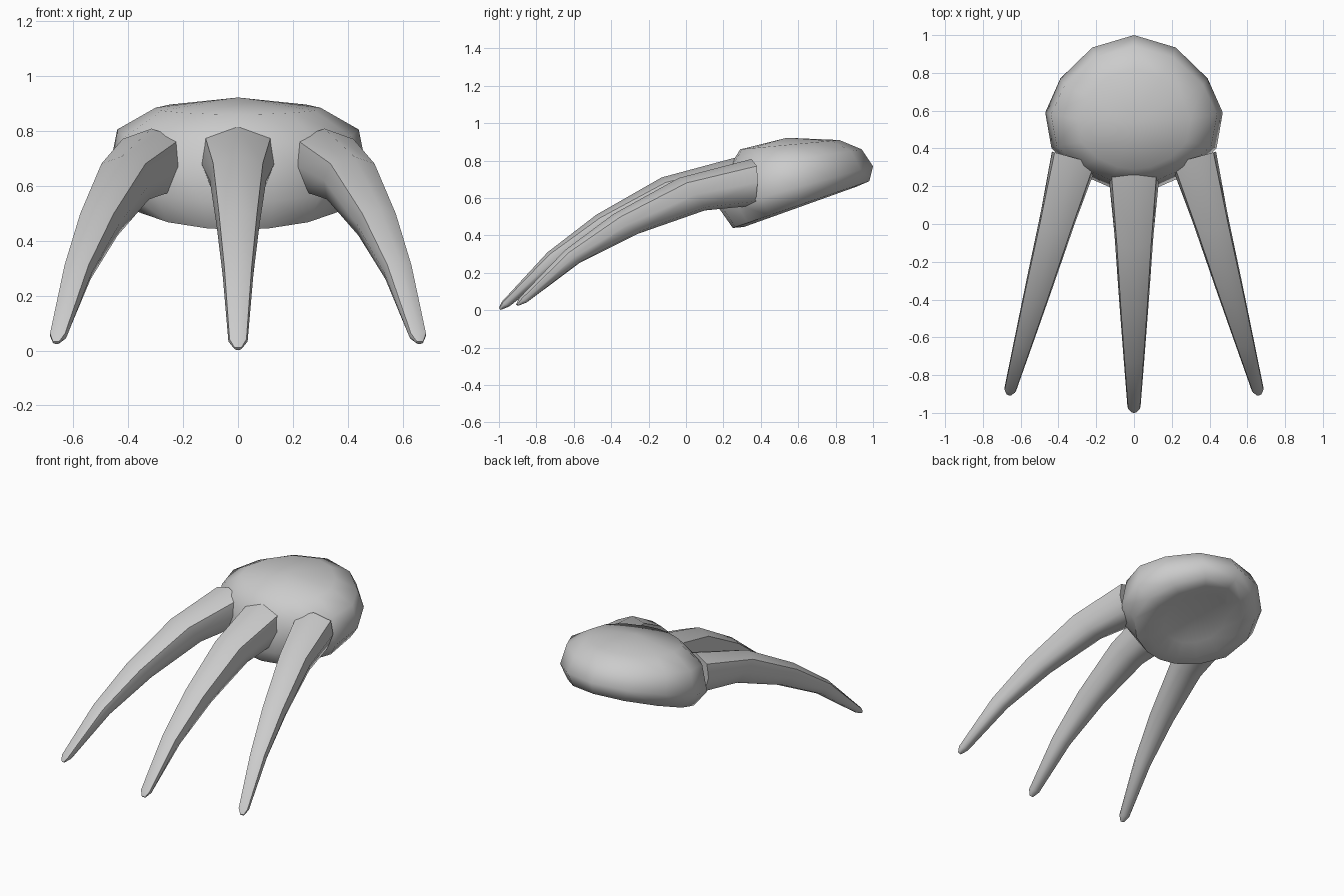
import bpy, bmesh
from math import radians, sin, cos

if "Cube" in bpy.data.objects:
    bpy.data.objects.remove(bpy.data.objects["Cube"])


def loft(name, rings, caps):
    """Skin a list of equal rings; caps are optional centre points for both ends."""
    bm = bmesh.new()
    rows = [[bm.verts.new(p) for p in r] for r in rings]
    n = len(rows[0])
    for a, b in zip(rows, rows[1:]):
        for i in range(n):
            j = (i + 1) % n
            bm.faces.new((a[i], a[j], b[j], b[i]))
    for row, c in zip((rows[0], rows[-1]), caps):
        if c is None:
            bm.faces.new(row)
        else:
            v = bm.verts.new(c)
            for i in range(n):
                bm.faces.new((row[i], row[(i + 1) % n], v))
    bmesh.ops.recalc_face_normals(bm, faces=bm.faces)
    me = bpy.data.meshes.new(name)
    bm.to_mesh(me)
    bm.free()
    ob = bpy.data.objects.new(name, me)
    bpy.context.collection.objects.link(ob)
    bpy.ops.object.select_all(action='DESELECT')
    ob.select_set(True)
    bpy.context.view_layer.objects.active = ob
    bpy.ops.object.shade_smooth_by_angle(angle=radians(55))
    return ob


def mirrored(half):
    """Close a half outline whose first and last points lie on the centre line."""
    return half + [(-x, t) for x, t in half[-2:0:-1]]


# Paw pad: tilted plan outlines (width fraction, front-to-back fraction)
plan = mirrored([(0, 1), (.47, .92), (.83, .72), (1, .5), (.93, .27),
                 (.64, .11), (.28, .02), (0, 0)])
# front y, front z, back y, back z, half width
levels = [(.40, .51, .82, .645, .20), (.31, .445, .91, .66, .30),
          (.25, .44, .98, .69, .40), (.18, .54, 1.0, .77, .47),
          (.22, .75, .94, .86, .44), (.29, .86, .82, .91, .30)]
loft("paw_pad",
     [[(x * w, yf + (yb - yf) * t, zf + (zb - zf) * t) for x, t in plan]
      for yf, zf, yb, zb, w in levels],
     [(0, .60, .59), (0, .54, .922)])

# Claws: curved tapering spikes, side ones turned outwards
section = mirrored([(0, 1), (.88, .85), (1, .5), (.7, .1), (0, 0)])
# top y, top z, bottom y, bottom z, half width
stations = [(.0, .815, .0, .555, .135), (-.39, .71, -.25, .53, .103),
            (-.74, .51, -.61, .40, .078), (-1.0, .31, -.92, .24, .056),
            (-1.245, .045, -1.205, .02, .035), (-1.26, .012, -1.25, .002, .014)]


def claw(name, x0, y0, z0, angle, sw, sl, sz):
    rings = []
    for ty, tz, by, bz, w in stations:
        ring = []
        for u, v in section:
            x, y = u * w * sw, (by + (ty - by) * v) * sl
            z = z0 + (bz + (tz - bz) * v) * sz
            ring.append((x0 + x * cos(angle) - y * sin(angle),
                         y0 + x * sin(angle) + y * cos(angle), z))
        rings.append(ring)
    loft(name, rings, [None, None])


claw("middle_claw", 0, .26, 0, 0, 1, 1, 1)
for side, s in (("left", -1), ("right", 1)):
    claw(side + "_claw", .315 * s, .35, .022, radians(15.5) * s, .92, 1.035, .965)
